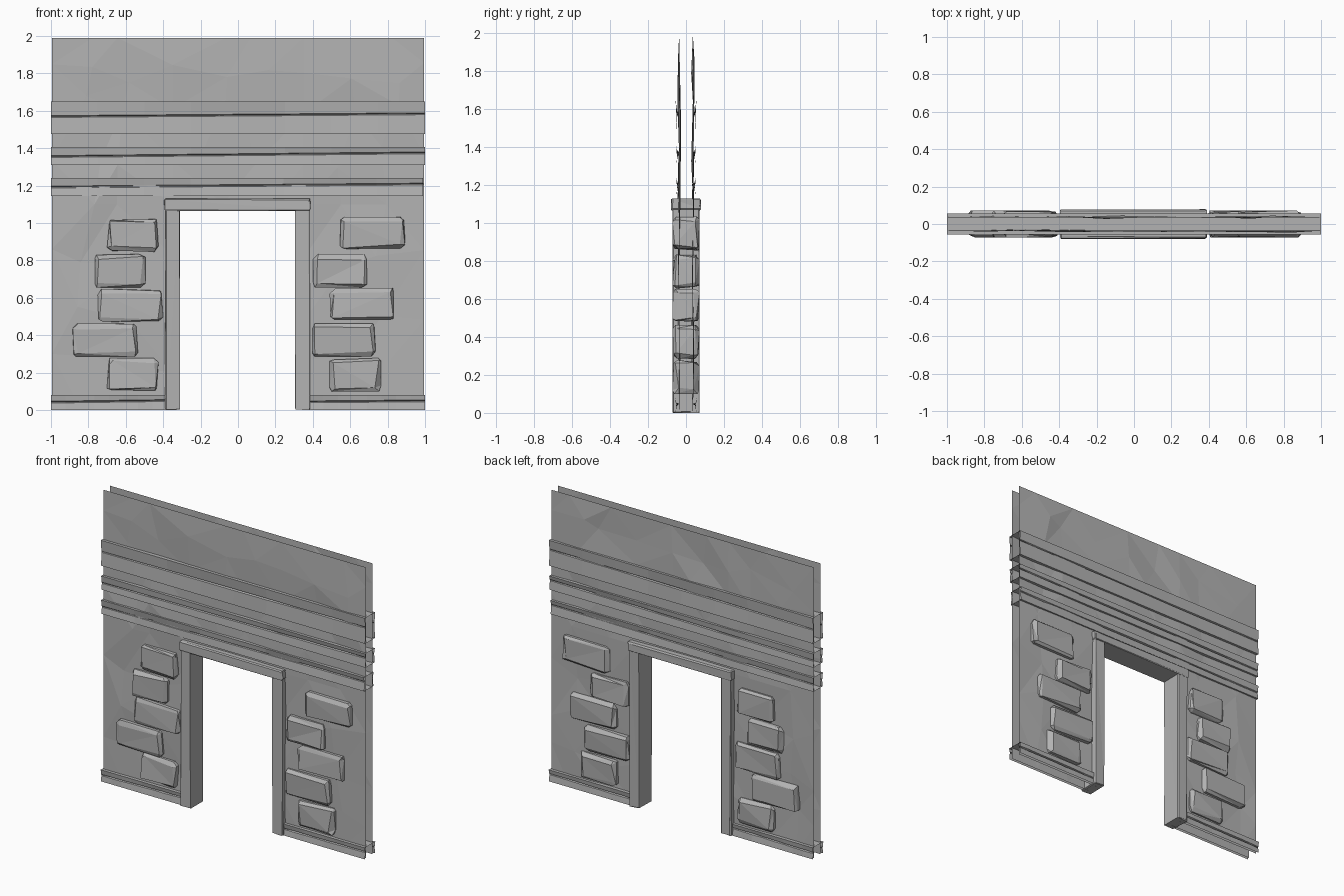
import bpy, bmesh, random
from mathutils import Vector

random.seed(4)
if "Cube" in bpy.data.objects:
    bpy.data.objects.remove(bpy.data.objects["Cube"])

GREY = (0.45, 0.45, 0.45, 1)
stone = bpy.data.materials.new("grey_stone")
stone.use_nodes = True
stone.diffuse_color = GREY
stone.node_tree.nodes["Principled BSDF"].inputs["Base Color"].default_value = GREY


def jitter(amount):
    return random.uniform(-amount, amount)


def finish(name, bm):
    """Turn a bmesh into a flat-shaded stone object."""
    mesh = bpy.data.meshes.new(name)
    bm.to_mesh(mesh)
    bm.free()
    mesh.materials.append(stone)
    obj = bpy.data.objects.new(name, mesh)
    bpy.context.collection.objects.link(obj)
    return obj


def block(name, low, high, bevel, rough=0.0, cuts=0):
    """A chamfered block with slightly uneven corners."""
    bm = bmesh.new()
    bmesh.ops.create_cube(bm, size=1)
    low, high = Vector(low), Vector(high)
    for v in bm.verts:
        v.co = (low + high) / 2 + v.co * (high - low)
    if bevel:
        bmesh.ops.bevel(bm, geom=bm.edges[:], offset=bevel, segments=1, affect='EDGES')
    for v in bm.verts:
        for i in range(3):
            v.co[i] = min(max(v.co[i] + jitter(rough), low[i]), high[i])
    bmesh.ops.triangulate(bm, faces=[f for f in bm.faces if len(f.verts) > 3])
    return finish(name, bm)


def wall_sheet(name, side):
    """An open, gently dented sheet with a doorway."""
    xs = [-0.995, -0.8, -0.58, -0.35, -0.12, 0.12, 0.35, 0.58, 0.8, 0.995]
    zs = [0, 0.25, 0.5, 0.8, 1.1, 1.35, 1.62, 1.8, 1.99]
    bm = bmesh.new()
    rows = []
    for z in zs:
        row = []
        for x in xs:
            edge = abs(x) > 0.9 or z in (0, zs[-1])
            free_x = 0 if abs(x) > 0.9 or abs(x) == 0.35 else jitter(0.07)
            free_z = 0 if z in (0, 1.1, zs[-1]) else jitter(0.06)
            dent = 0 if edge else jitter(0.009)
            row.append(bm.verts.new((x + free_x, side * (0.036 + dent), z + free_z)))
        rows.append(row)
    for j in range(len(zs) - 1):
        for i in range(len(xs) - 1):
            if zs[j] < 1.1 and abs(xs[i] + xs[i + 1]) < 0.6:
                continue
            loop = [rows[j][i], rows[j][i + 1], rows[j + 1][i + 1], rows[j + 1][i]]
            bm.faces.new(loop if side < 0 else loop[::-1])
    bmesh.ops.triangulate(bm, faces=bm.faces[:])
    finish(name, bm)


def plank(name, x0, x1, z0, z1, depth, closed_below=True):
    """An open-ended board wrapped around the wall, with a tapered split along it."""
    bm = bmesh.new()
    middle = z0 + (z1 - z0) * 0.58
    stations = 9
    rings = []
    lean = jitter(0.01)
    for i in range(stations):
        t = i / (stations - 1)
        x = x0 + (x1 - x0) * t
        split = 1 if 0 < i < stations - 1 else 0
        slit = middle + lean * (2 * t - 1)
        front = [(depth - 0.002, z0), (depth - 0.008 + split * jitter(0.003), slit - 0.005),
                 (depth - 0.008 - split * 0.012, slit),
                 (depth - 0.006 + split * jitter(0.003), slit + 0.005), (depth, z1)]
        ring = [(-y, z) for y, z in front] + [(y, z) for y, z in reversed(front)]
        rings.append([bm.verts.new((x, y, z)) for y, z in ring])
    count = len(rings[0])
    for a, b in zip(rings, rings[1:]):
        for k in range(count if closed_below else count - 1):
            n = (k + 1) % count
            bm.faces.new((a[k], b[k], b[n], a[n]))
    finish(name, bm)


# Wall faces
wall_sheet("front_wall", -1)
wall_sheet("back_wall", 1)

# Horizontal boards above the door
plank("lower_board", -1, 0.99, 1.145, 1.24, 0.052)
plank("middle_board", -1, 1, 1.31, 1.405, 0.052)
plank("upper_board", -1, 1, 1.475, 1.65, 0.055)

# Skirting boards
plank("right_skirting", -1, -0.38, 0, 0.08, 0.057, False)
plank("left_skirting", 0.38, 1, 0, 0.08, 0.057, False)

# Door frame
block("right_post", (-0.39, -0.072, 0), (-0.31, 0.072, 1.1), 0.006, 0.004)
block("left_post", (0.305, -0.072, 0), (0.385, 0.072, 1.1), 0.006, 0.004)
block("lintel", (-0.395, -0.079, 1.065), (0.39, 0.079, 1.13), 0.008, 0.005)

# Stones passing through the wall: start x, end x, base z
stones = {
    "right_stone": [(-0.7, -0.425, 0.1), (-0.885, -0.535, 0.285), (-0.75, -0.4, 0.47),
                    (-0.77, -0.495, 0.655), (-0.7, -0.425, 0.845)],
    "left_stone": [(0.49, 0.765, 0.1), (0.39, 0.735, 0.285), (0.49, 0.84, 0.475),
                   (0.4, 0.69, 0.655), (0.545, 0.895, 0.855)],
}
for label, rows in stones.items():
    for n, (x0, x1, z) in enumerate(rows):
        block(f"{label}_{n + 1}", (x0, -0.072, z), (x1, 0.072, z + 0.178), 0.022, 0.012)
